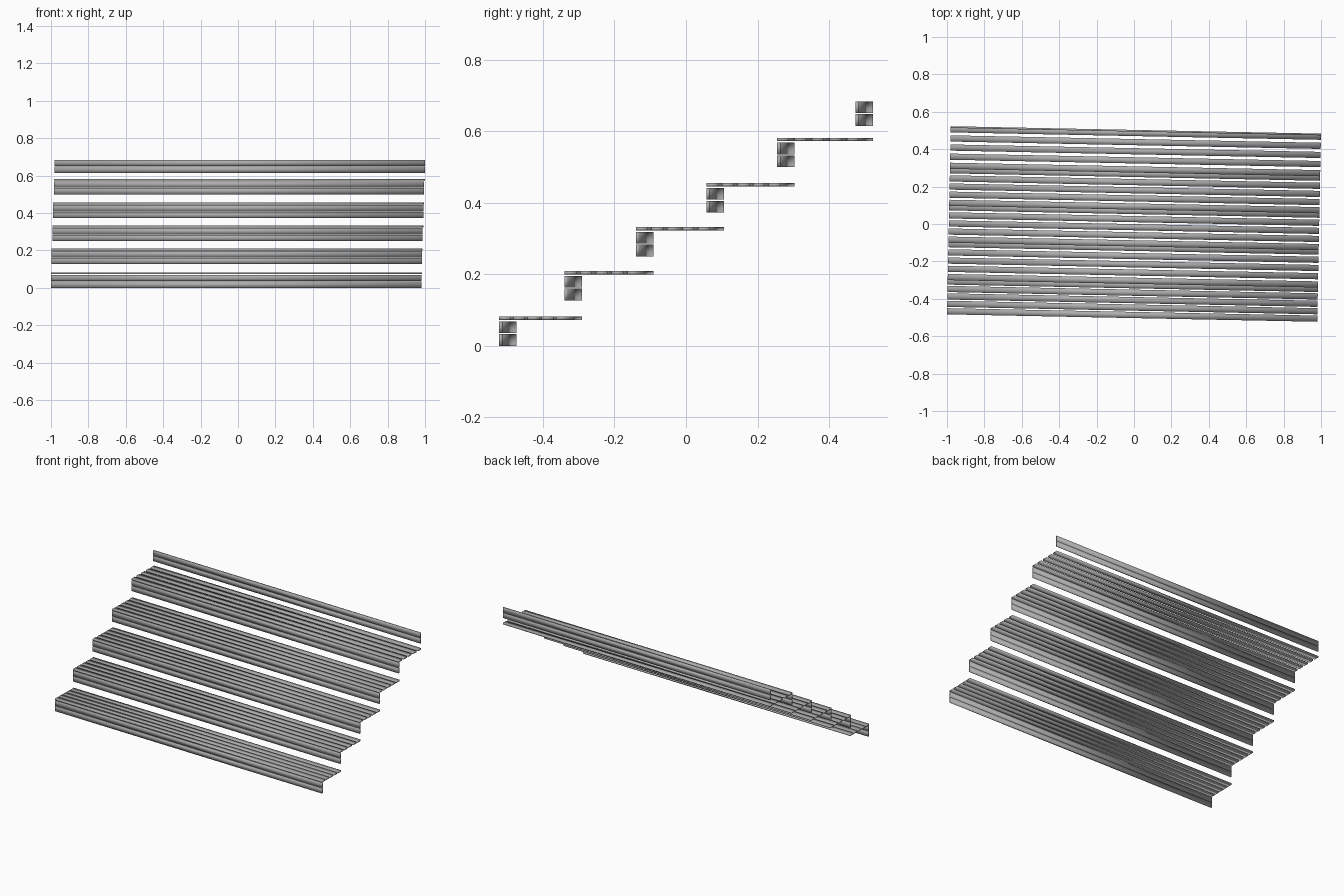
import bpy, bmesh
from mathutils import Matrix

cube = bpy.data.objects.get("Cube")
if cube:
    bpy.data.objects.remove(cube, do_unlink=True)

LENGTH = 1.98      # board length
WIDTH = 0.033      # board width
THICK = 0.009      # board thickness
YAW = -0.02        # the whole flight is turned slightly
TREAD_BOARDS = 5

grey = bpy.data.materials.new("weathered grey")
grey.use_nodes = True
colour = (0.42, 0.42, 0.42, 1)
grey.diffuse_color = colour
grey.node_tree.nodes["Principled BSDF"].inputs["Base Color"].default_value = colour


def boards(name, centres, depth, height):
    """One object holding a row of equal boards running along x."""
    bm = bmesh.new()
    for y, z in centres:
        place = Matrix.Translation((0, y, z)) @ Matrix.Diagonal((LENGTH, depth, height, 1))
        bmesh.ops.create_cube(bm, size=1, matrix=place)
    for face in bm.faces:
        face.smooth = True
    mesh = bpy.data.meshes.new(name)
    bm.to_mesh(mesh)
    bm.free()
    mesh.materials.append(grey)
    obj = bpy.data.objects.new(name, mesh)
    obj.rotation_euler.z = YAW
    bpy.context.collection.objects.link(obj)


# Front face and underside of each riser
fronts = [-0.503, -0.32, -0.12, 0.077, 0.275, 0.494]
bottoms = [0, 0.127, 0.25, 0.373, 0.5, 0.615]

for i, (front, bottom) in enumerate(zip(fronts, bottoms)):
    # Riser: two upright boards with a narrow gap
    pair = [(front + THICK / 2, bottom + WIDTH / 2 + k * 0.036) for k in range(2)]
    boards(f"riser_{i + 1}", pair, THICK, WIDTH)

    # Tread: flat boards spread evenly back to the next riser
    if i + 1 < len(fronts):
        first = front + WIDTH / 2
        last = fronts[i + 1] + THICK - WIDTH / 2
        pitch = (last - first) / (TREAD_BOARDS - 1)
        top = bottom + 0.0775
        row = [(first + k * pitch, top) for k in range(TREAD_BOARDS)]
        boards(f"tread_{i + 1}", row, WIDTH, THICK)
